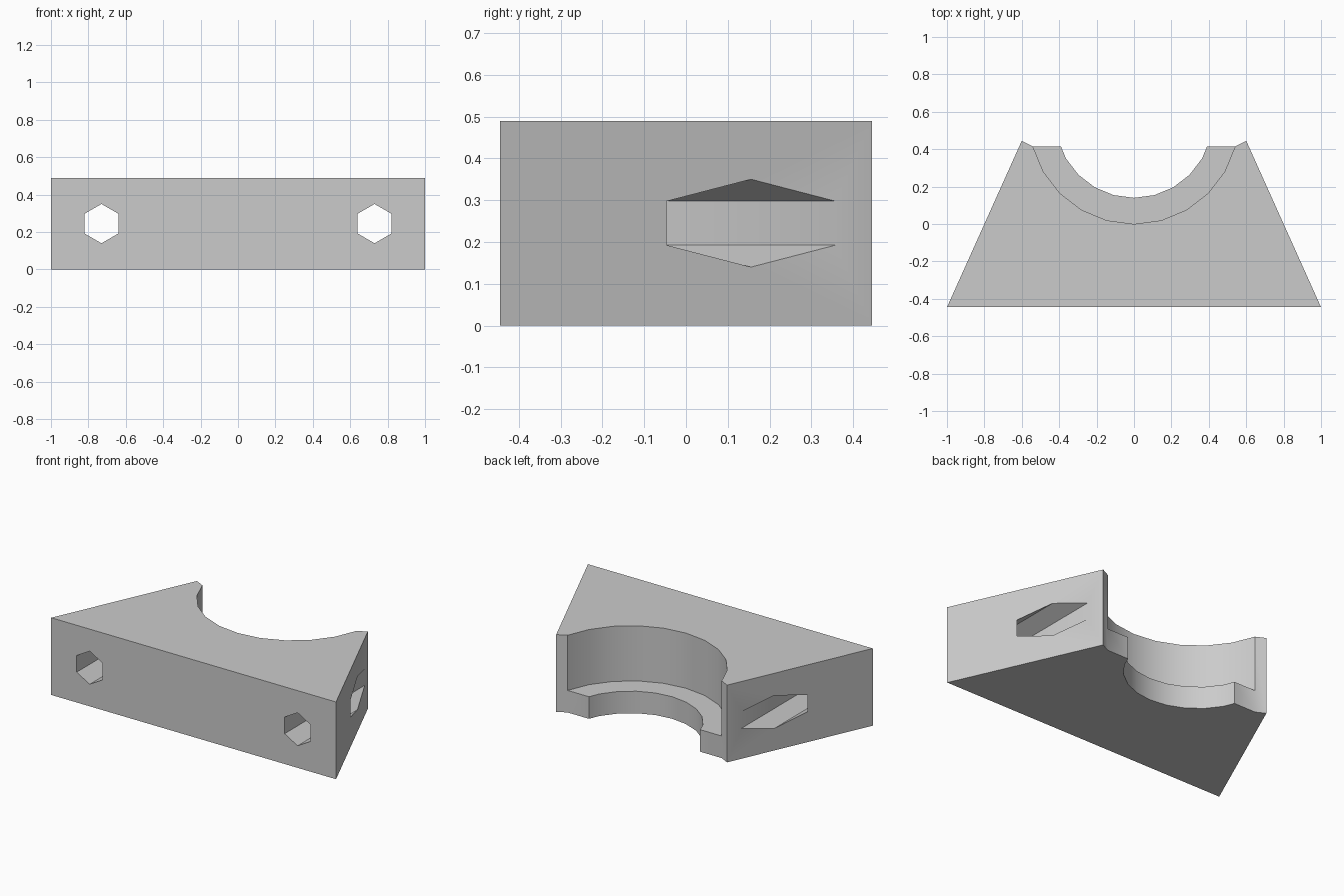
import bpy, bmesh, math
from mathutils import Vector

if "Cube" in bpy.data.objects:
    bpy.data.objects.remove(bpy.data.objects["Cube"])

HEIGHT, LEDGE = 0.49, 0.14
BORE_Y, POCKET_R, BORE_R = 0.56, 0.56, 0.42
HOLE_X, HOLE_Z, HOLE_R = 0.73, 0.245, 0.105

grey = bpy.data.materials.new("grey plastic")
grey.use_nodes = True
colour = (0.6, 0.6, 0.6, 1)
grey.diffuse_color = colour
grey.node_tree.nodes["Principled BSDF"].inputs["Base Color"].default_value = colour


def prism(name, points, direction):
    """Extrude a closed outline of 3D points along a direction."""
    bm = bmesh.new()
    face = bm.faces.new([bm.verts.new(p) for p in points])
    ext = bmesh.ops.extrude_face_region(bm, geom=[face])
    verts = [v for v in ext["geom"] if isinstance(v, bmesh.types.BMVert)]
    bmesh.ops.translate(bm, verts=verts, vec=Vector(direction))
    bmesh.ops.recalc_face_normals(bm, faces=bm.faces)
    mesh = bpy.data.meshes.new(name)
    bm.to_mesh(mesh)
    bm.free()
    mesh.materials.append(grey)
    obj = bpy.data.objects.new(name, mesh)
    bpy.context.collection.objects.link(obj)
    return obj


def ring(radius, count, start=0.0):
    steps = [start + math.tau * i / count for i in range(count)]
    return [(radius * math.cos(a), radius * math.sin(a)) for a in steps]


# Tapered block with two pointed horns at the back
horn_x = POCKET_R * math.sin(math.radians(75))
horn_y = BORE_Y - POCKET_R * math.cos(math.radians(75))
half = [(1, -0.445), (0.6, 0.445), (horn_x, horn_y)]
outline = half + [(-x, y) for x, y in reversed(half)]
block = prism("cradle_block", [(x, y, 0) for x, y in outline], (0, 0, HEIGHT))

# Stepped half-round recess: wide above the ledge, narrow through the base
cutters = []
for name, radius, bottom in (("pocket_cutter", POCKET_R, LEDGE),
                             ("bore_cutter", BORE_R, -0.1)):
    circle = [(x, y + BORE_Y, bottom) for x, y in ring(radius, 24)]
    cutters.append(prism(name, circle, (0, 0, 1)))

# Hexagonal bolt holes running front to back
for name, side in (("left_hole_cutter", 1), ("right_hole_cutter", -1)):
    hexagon = [(side * HOLE_X + x, -1, HOLE_Z + z)
               for x, z in ring(HOLE_R, 6, math.pi / 6)]
    cutters.append(prism(name, hexagon, (0, 2, 0)))

bpy.ops.object.select_all(action="DESELECT")
bpy.context.view_layer.objects.active = block
block.select_set(True)
for cutter in cutters:
    cutter.hide_render = True
    mod = block.modifiers.new(cutter.name, "BOOLEAN")
    mod.operation, mod.solver, mod.object = "DIFFERENCE", "EXACT", cutter
    bpy.ops.object.modifier_apply(modifier=mod.name)
    bpy.data.objects.remove(cutter)

bpy.ops.object.shade_smooth_by_angle(angle=math.radians(30))
